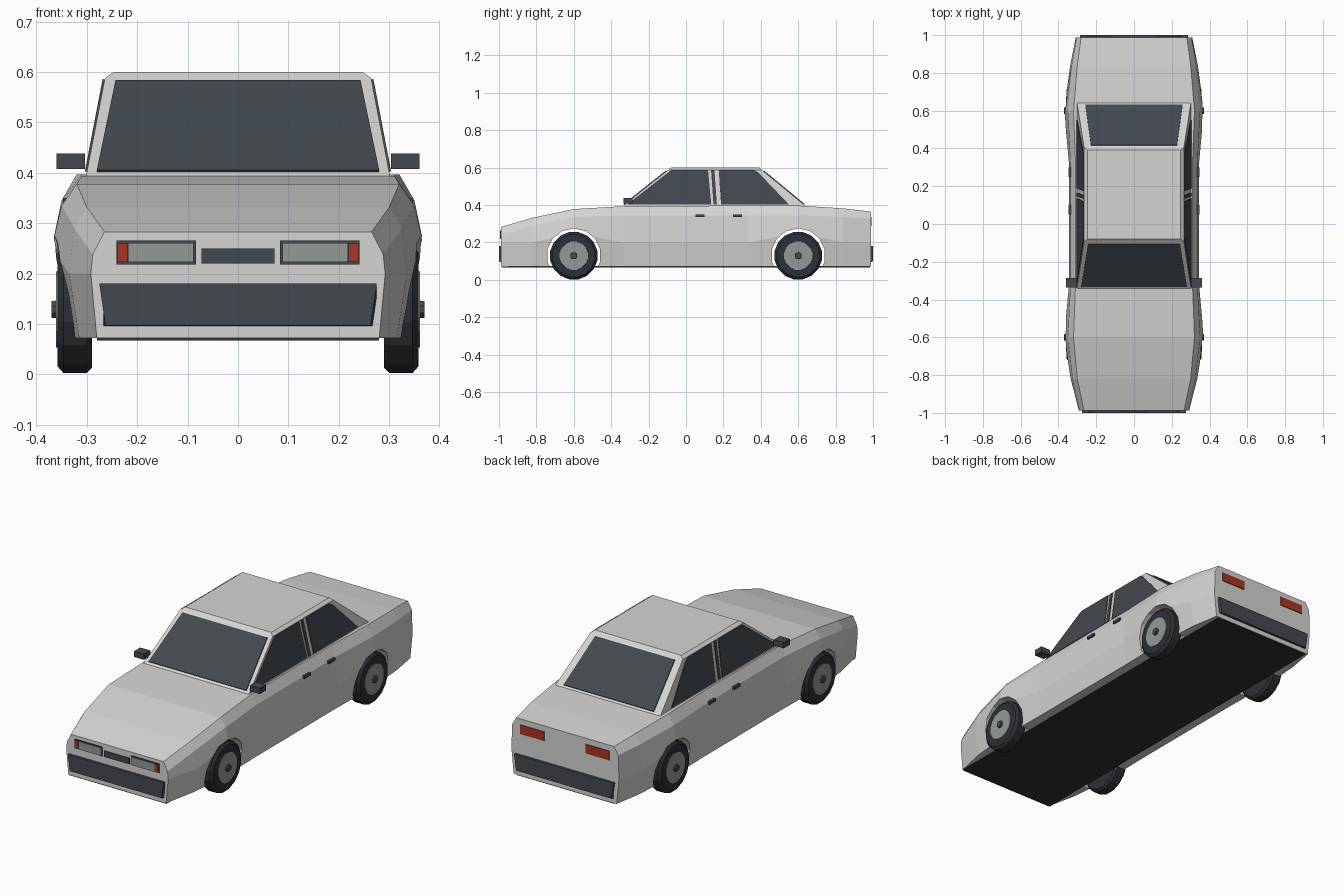
import bpy, bmesh, math
from mathutils import Vector, Matrix

cube = bpy.data.objects.get("Cube")
if cube:
    bpy.data.objects.remove(cube, do_unlink=True)


def material(name, r, g, b):
    m = bpy.data.materials.new(name)
    m.use_nodes = True
    m.diffuse_color = (r, g, b, 1)
    m.node_tree.nodes["Principled BSDF"].inputs["Base Color"].default_value = (r, g, b, 1)
    return m


PAINT = material("light grey paint", .66, .66, .65)
DARK = material("dark glass and trim", .056, .066, .078)
RUBBER = material("black rubber", .025, .03, .036)
METAL = material("grey lens and rim", .29, .32, .30)
RED = material("red lamp", .40, .035, .018)


def finish(name, bm, mat):
    bmesh.ops.recalc_face_normals(bm, faces=bm.faces)
    mesh = bpy.data.meshes.new(name)
    bm.to_mesh(mesh)
    bm.free()
    obj = bpy.data.objects.new(name, mesh)
    bpy.context.collection.objects.link(obj)
    mesh.materials.append(mat)
    return obj


def loft(name, rings, mat):
    """Skin a list of equal-length closed rings and cap both ends."""
    bm = bmesh.new()
    rows = [[bm.verts.new(p) for p in ring] for ring in rings]
    n = len(rows[0])
    for a, b in zip(rows, rows[1:]):
        for i in range(n):
            j = (i + 1) % n
            bm.faces.new((a[i], a[j], b[j], b[i]))
    bm.faces.new(rows[0])
    bm.faces.new(rows[-1])
    return finish(name, bm, mat)


def prism(name, points, offset, mat):
    pts = [Vector(p) for p in points]
    return loft(name, [pts, [p + Vector(offset) for p in pts]], mat)


def box(name, x, y, z, mat):
    base = [(x[0], y[0], z[0]), (x[1], y[0], z[0]), (x[1], y[1], z[0]), (x[0], y[1], z[0])]
    return prism(name, base, (0, 0, z[1] - z[0]), mat)


def disc_stack(name, center, side, steps, mat, sides=16):
    """Rings of (x offset, radius) turned about an axle."""
    cx, cy, cz = center
    turn = [2 * math.pi * (i + .5) / sides for i in range(sides)]
    rings = [[(cx + side * dx, cy + r * math.cos(t), cz + r * math.sin(t)) for t in turn]
             for dx, r in steps]
    return loft(name, rings, mat)


# Body shell: y, sill width, waist width/height, shoulder width/height, deck width/height
sections = [
    (-.988, .28, .292, .20, .288, .238, .265, .283),
    (-.82, .315, .335, .20, .325, .29, .30, .332),
    (-.60, .335, .37, .25, .35, .335, .32, .378),
    (-.33, .33, .345, .20, .337, .345, .31, .394),
    (.33, .33, .345, .20, .337, .345, .31, .397),
    (.60, .335, .37, .25, .35, .345, .32, .397),
    (.84, .32, .338, .20, .33, .335, .30, .382),
    (.988, .295, .308, .20, .304, .325, .28, .365),
]
rings = []
for y, wb, ww, zw, ws, zs, wt, zt in sections:
    half = [(wb, y, .072), (ww, y, zw), (ws, y, zs), (wt, y, zt)]
    rings.append(half + [(-x, yy, z) for x, yy, z in reversed(half)])
body = loft("body", rings, PAINT)

# Wheel arches cut through the body
for y in (-.6, .6):
    cutter = disc_stack("arch_cutter", (0, y, .13), 1, [(-.5, .145), (.5, .145)], PAINT, 14)
    cutter.hide_render = True
    mod = body.modifiers.new("arch", 'BOOLEAN')
    mod.operation = 'DIFFERENCE'
    mod.solver = 'EXACT'
    mod.object = cutter
    bpy.context.view_layer.objects.active = body
    bpy.ops.object.modifier_apply(modifier=mod.name)
    bpy.data.objects.remove(cutter, do_unlink=True)

# Floor pan
box("floor_pan", (-.28, .28), (-.985, .985), (.067, .075), RUBBER)

# Cabin
LOW, HIGH = .39, .588
FRONT, REAR, WIDTH = (-.345, -.095), (.645, .405), (.302, .264)


def at(pair, z):
    return pair[0] + (pair[1] - pair[0]) * (z - LOW) / (HIGH - LOW)


def cabin_ring(w, y0, y1, z):
    return [(-w, y0, z), (w, y0, z), (w, y1, z), (-w, y1, z)]


loft("cabin", [cabin_ring(WIDTH[0], FRONT[0], REAR[0], LOW),
               cabin_ring(WIDTH[1], FRONT[1], REAR[1], HIGH),
               cabin_ring(.247, -.08, .392, .6)], PAINT)

# Windscreen and rear window
for name, plane, w0, w1, push in (("windscreen", FRONT, .28, .243, -.003),
                                  ("rear_window", REAR, .258, .228, .003)):
    corners = [(sx * w, at(plane, z), z)
               for sx, w, z in ((-1, w0, .402), (1, w0, .402), (1, w1, .58), (-1, w1, .58))]
    prism(name, corners, (0, push, .004), DARK)

# Side glass and centre pillar strip
panes = {
    "front_side_window": [(-.315, .402), (.135, .402), (.118, .585), (-.08, .585)],
    "pillar_strip": [(.147, .402), (.165, .402), (.152, .585), (.134, .585)],
    "rear_side_window": [(.188, .402), (.55, .402), (.385, .575), (.365, .585), (.175, .585)],
}
for side, label in ((1, "left"), (-1, "right")):
    for name, outline in panes.items():
        prism(f"{label}_{name}", [(side * at(WIDTH, z), y, z) for y, z in outline],
              (side * .004, 0, .001), DARK)

    # Mirrors and door handles
    box(f"{label}_mirror", (side * .303, side * .36), (-.335, -.285), (.408, .438), DARK)
    for part, y in (("front", .05), ("rear", .25)):
        box(f"{label}_{part}_door_handle", (side * .33, side * .347), (y, y + .05),
            (.336, .35), DARK)

    # Headlamps with side indicators, and tail lamps
    box(f"{label}_headlamp_frame", (side * .083, side * .241), (-.992, -.98), (.218, .266), DARK)
    box(f"{label}_headlamp_lens", (side * .088, side * .218), (-.995, -.98), (.223, .261), METAL)
    box(f"{label}_indicator", (side * .219, side * .239), (-.995, -.98), (.223, .261), RED)
    box(f"{label}_tail_lamp", (side * .118, side * .255), (.98, .992), (.288, .335), RED)

    # Wheels: tyre, rim and hub cap
    for end, y in (("front", -.6), ("rear", .6)):
        hub = (side * .29, y, .129)
        disc_stack(f"{label}_{end}_tyre", hub, side,
                   [(0, .118), (.01, .129), (.056, .129), (.068, .115)], RUBBER)
        disc_stack(f"{label}_{end}_rim", hub, side, [(.05, .08), (.071, .077)], METAL)
        disc_stack(f"{label}_{end}_hub_cap", hub, side, [(.06, .02), (.08, .018)], DARK, 8)

# Grille
box("grille", (-.072, .072), (-.994, -.98), (.22, .25), DARK)

# Bumpers, narrower towards the bottom
for name, s, w in (("front_bumper", -1, .275), ("rear_bumper", 1, .285)):
    back = [(-w, s * .96, .095), (w, s * .96, .095), (w, s * .96, .182), (-w, s * .96, .182)]
    face = [(-w + .012, s, .097), (w - .012, s, .097), (w, s, .18), (-w, s, .18)]
    loft(name, [back, face], DARK)
